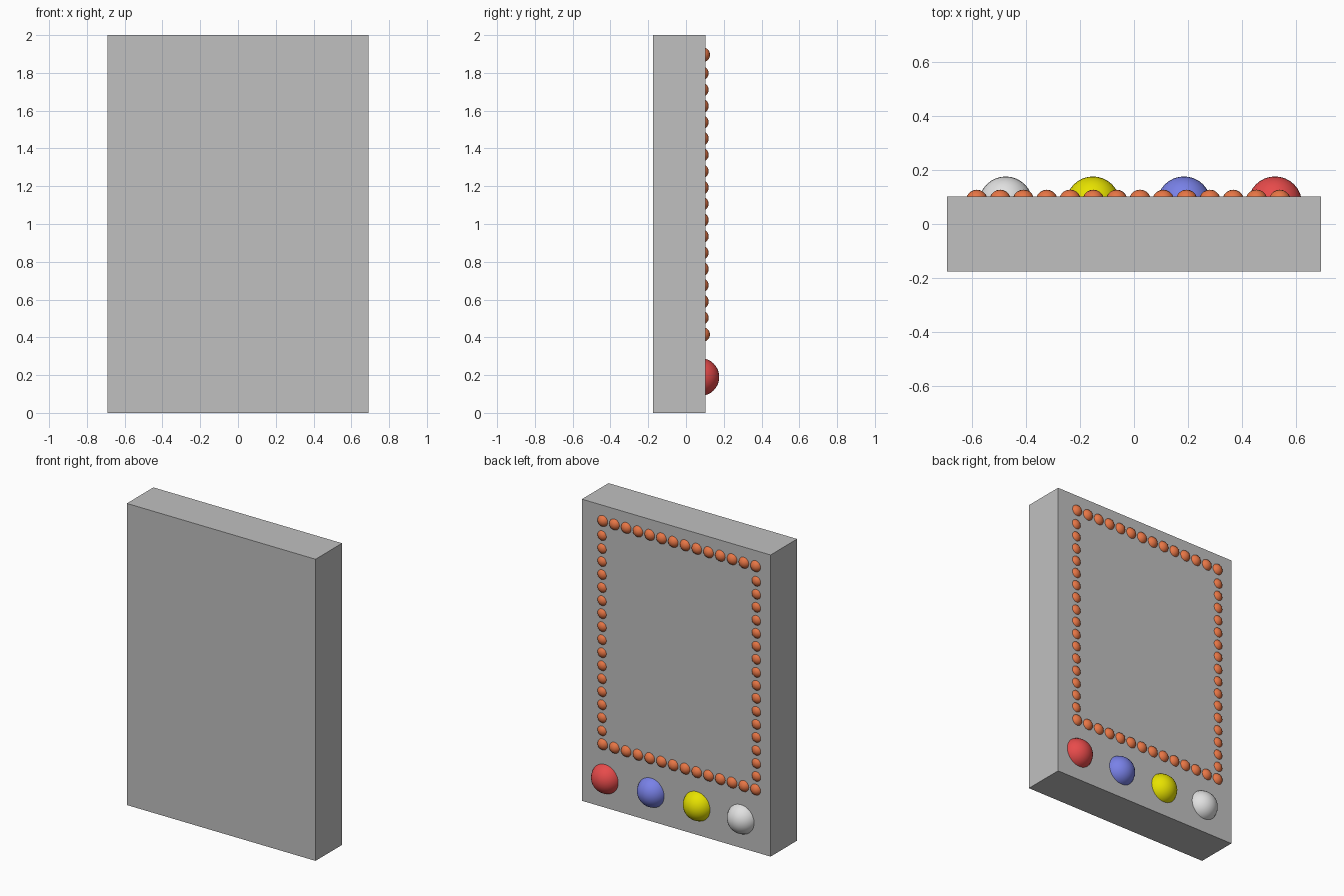
import bpy

cube = bpy.data.objects.get("Cube")
if cube:
    bpy.data.objects.remove(cube, do_unlink=True)

FACE_Y = 0.102  # plane the lights sit on


def material(name, rgb):
    mat = bpy.data.materials.new(name)
    mat.use_nodes = True
    color = (*rgb, 1)
    mat.diffuse_color = color
    mat.node_tree.nodes["Principled BSDF"].inputs["Base Color"].default_value = color
    return mat


def ball(name, x, z, radius, bulge, mat, detail):
    """Ball sunk into the panel so that only its cap sticks out."""
    bpy.ops.mesh.primitive_uv_sphere_add(
        segments=detail, ring_count=detail // 2, radius=radius,
        location=(x, FACE_Y + bulge - radius, z))
    obj = bpy.context.object
    obj.name = name
    obj.data.materials.append(mat)
    bpy.ops.object.shade_smooth()


grey = material("panel grey", (0.53, 0.53, 0.53))
orange = material("bead orange", (0.80, 0.18, 0.06))

# Slab
bpy.ops.mesh.primitive_cube_add(size=1, location=(0, (FACE_Y - 0.176) / 2, 1))
slab = bpy.context.object
slab.name = "panel_slab"
slab.scale = (1.384, FACE_Y + 0.176, 2)
slab.data.materials.append(grey)

# Four large buttons along the bottom
buttons = [
    ("red", 0.522, (0.80, 0.07, 0.07)),
    ("blue", 0.185, (0.19, 0.22, 0.80)),
    ("yellow", -0.152, (0.80, 0.76, 0.0)),
    ("white", -0.475, (0.75, 0.75, 0.75)),
]
for name, x, rgb in buttons:
    ball(f"{name}_button", x, 0.19, 0.1, 0.074, material(f"button {name}", rgb), 32)

# Horizontal rows of beads
STEP = 0.0863
for row, z in (("top", 1.896), ("bottom", 0.415)):
    for i in range(14):
        ball(f"{row}_bead_{i + 1}", -0.582 + i * STEP, z, 0.04, 0.025, orange, 20)

# Vertical columns of beads, set slightly deeper
for column, x in (("right", -0.587), ("left", 0.545)):
    for i in range(16):
        ball(f"{column}_bead_{i + 1}", x, 0.503 + i * STEP, 0.039, 0.018, orange, 20)
